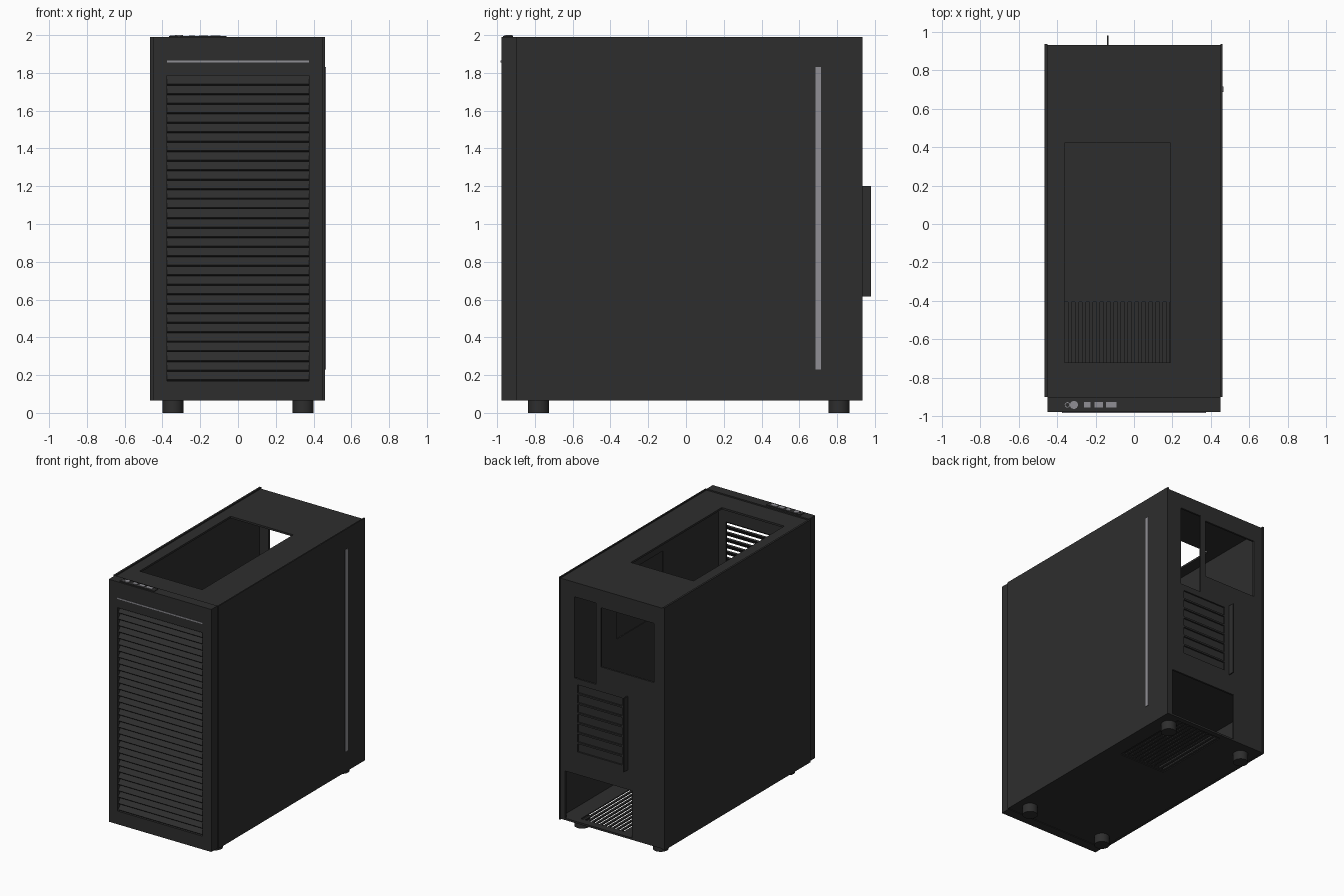
import bpy, bmesh
from math import radians
from mathutils import Matrix, Vector

if "Cube" in bpy.data.objects:
    bpy.data.objects.remove(bpy.data.objects["Cube"])


def material(name, rgb):
    m = bpy.data.materials.new(name)
    m.use_nodes = True
    m.diffuse_color = (*rgb, 1)
    m.node_tree.nodes["Principled BSDF"].inputs["Base Color"].default_value = (*rgb, 1)
    return m


CHARCOAL = material("charcoal", (0.027, 0.027, 0.027))
SILVER = material("silver_grey", (0.28, 0.275, 0.30))


def boxes(name, spans, mat=CHARCOAL, tilt=0):
    """One object made of boxes, each given as (x0, x1, y0, y1, z0, z1)."""
    bm = bmesh.new()
    for x0, x1, y0, y1, z0, z1 in spans:
        centre = Vector((x0 + x1, y0 + y1, z0 + z1)) / 2
        mx = (Matrix.Translation(centre) @ Matrix.Rotation(radians(tilt), 4, "X")
              @ Matrix.Diagonal((x1 - x0, y1 - y0, z1 - z0, 1)))
        bmesh.ops.create_cube(bm, size=1, matrix=mx)
    return finish(name, bm, mat)


def finish(name, bm, mat):
    me = bpy.data.meshes.new(name)
    bm.to_mesh(me)
    bm.free()
    me.materials.append(mat)
    ob = bpy.data.objects.new(name, me)
    bpy.context.collection.objects.link(ob)
    return ob


def cylinders(name, places, radius, z0, z1, mat=CHARCOAL):
    bm = bmesh.new()
    for x, y in places:
        bmesh.ops.create_cone(bm, cap_ends=True, segments=32, radius1=radius, radius2=radius,
                              depth=z1 - z0, matrix=Matrix.Translation((x, y, (z0 + z1) / 2)))
    ob = finish(name, bm, mat)
    bpy.context.view_layer.objects.active = ob
    ob.select_set(True)
    bpy.ops.object.shade_smooth_by_angle()
    ob.select_set(False)
    return ob


def cut(ob, spans):
    """Cut box-shaped openings out of a part."""
    cutter = boxes("cutter", spans)
    cutter.hide_render = True
    mod = ob.modifiers.new("openings", "BOOLEAN")
    mod.operation, mod.solver, mod.object = "DIFFERENCE", "EXACT", cutter
    dg = bpy.context.evaluated_depsgraph_get()
    mesh = bpy.data.meshes.new_from_object(ob.evaluated_get(dg))
    ob.modifiers.clear()
    ob.data = mesh
    bpy.data.objects.remove(cutter)


BOTTOM, TOP = 0.065, 1.99
HALF, FRONT, BACK = 0.45, -0.90, 0.93

# Side panels, with a silver strip on one
boxes("left_side_panel", [(HALF, 0.46, FRONT, BACK + 0.005, BOTTOM, TOP)])
boxes("right_side_panel", [(-0.465, -HALF, FRONT, BACK + 0.005, BOTTOM, TOP)])
boxes("side_strip", [(0.458, 0.465, 0.685, 0.715, 0.23, 1.83)], SILVER)

# Chassis top with its large opening
roof = boxes("chassis_top", [(-HALF, HALF, FRONT, BACK, 1.965, 1.98)])
cut(roof, [(-0.36, 0.19, -0.72, 0.42, 1.9, 2.1)])

# Chassis floor with a filter pocket and vent slits
floor = boxes("chassis_floor", [(-HALF, HALF, FRONT, BACK, BOTTOM + 0.005, BOTTOM + 0.02)])
cut(floor, [(-0.08, 0.33, 0.24, 0.89, 0, BOTTOM + 0.011)])
cut(floor, [(-0.065 + i * 0.036, -0.047 + i * 0.036, 0.26, 0.87, 0, 0.2) for i in range(11)])

# Back wall with ports, fan, expansion and power openings
back = boxes("back_wall", [(-HALF, HALF, BACK - 0.015, BACK, BOTTOM + 0.005, 1.98)])
slots = [(-0.09, 0.30, 0.8, 1.1, 0.64 + i * 0.078, 0.705 + i * 0.078) for i in range(7)]
cut(back, [(0.14, 0.33, 0.8, 1.1, 1.22, 1.865),
           (-0.372, 0.095, 0.8, 1.1, 1.37, 1.84),
           (-0.178, 0.41, 0.8, 1.1, 0.085, 0.46)] + slots)
boxes("expansion_slot_covers", [(-0.095, 0.305, BACK - 0.02, BACK - 0.012, s[4] - 0.004, s[5] + 0.004)
                                for s in slots])
boxes("expansion_slot_bracket", [(-0.14, -0.132, BACK - 0.005, 0.98, 0.615, 1.2)])

# Inner walls
inner_front = boxes("inner_front_wall", [(-HALF, HALF, FRONT, FRONT + 0.012, BOTTOM + 0.005, 1.98)])
cut(inner_front, [(-0.27, 0.27, -1, -0.8, 0.52, 1.78)])
tray = boxes("mainboard_tray", [(0.335, 0.345, FRONT + 0.01, BACK - 0.01, 0.48, 1.97)])
cut(tray, [(0.3, 0.4, -0.19, 0.39, 1.32, 1.8)])
shroud = boxes("power_supply_shroud", [(-HALF, HALF, FRONT + 0.01, BACK - 0.01, 0.48, 0.49)])
cut(shroud, [(-0.36 + i * 0.0365, -0.342 + i * 0.0365, -0.725, -0.405, 0.4, 0.6) for i in range(16)])

# Front panel frame with louvres and an accent line
frame = boxes("front_panel", [(-HALF, HALF, -0.978, FRONT, BOTTOM, TOP)])
cut(frame, [(-0.375, 0.375, -1.1, -0.8, 0.17, 1.785)])
count = 32
pitch = (1.785 - 0.17) / count
boxes("front_louvres",
      [(-0.377, 0.377, -0.945 - 0.029, -0.945 + 0.029, z - 0.006, z + 0.006)
       for z in (0.17 + pitch * (i + 0.5) for i in range(count))], tilt=48)
boxes("front_accent_line", [(-0.375, 0.375, -0.981, -0.975, 1.855, 1.865)], SILVER)

# Control strip with buttons and ports on top
boxes("control_strip", [(-0.365, -0.06, -0.968, -0.915, TOP - 0.002, 1.995)])
boxes("top_ports", [(x0, x1, -0.953, -0.925, 1.99, 1.998)
                    for x0, x1 in ((-0.26, -0.227), (-0.206, -0.16), (-0.145, -0.092))], SILVER)
cylinders("power_button", [(-0.312, -0.94)], 0.021, 1.99, 2.0, SILVER)
cylinders("reset_button_ring", [(-0.346, -0.94)], 0.014, 1.99, 1.997, SILVER)
cylinders("reset_button", [(-0.346, -0.94)], 0.010, 1.99, 1.999)

# Feet
cylinders("feet", [(x, y) for x in (-0.345, 0.345) for y in (-0.78, 0.81)], 0.056, 0, BOTTOM + 0.008)
